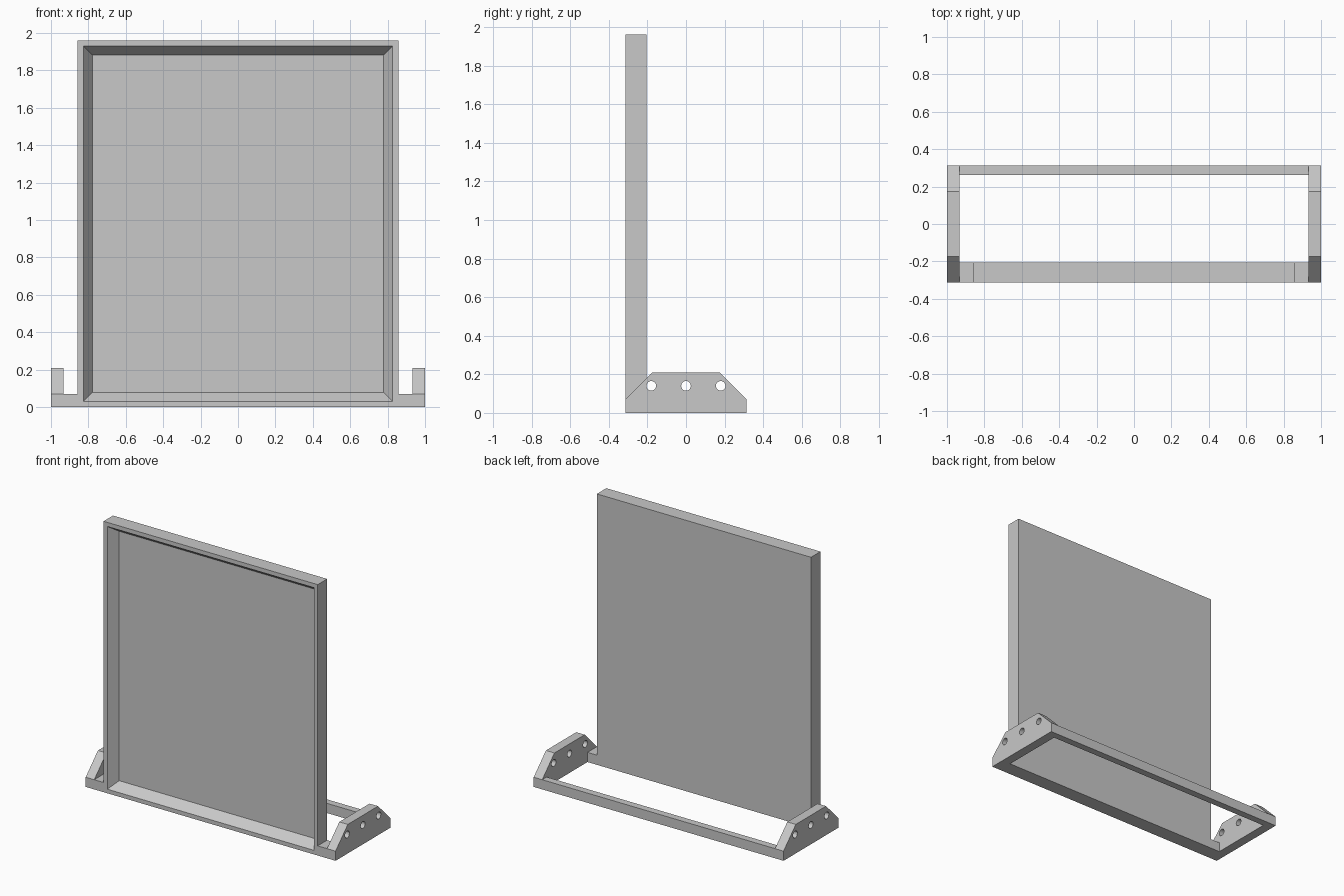
import bpy
import bmesh
import math
from mathutils import Matrix, Vector

default = bpy.data.objects.get("Cube")
if default:
    bpy.data.objects.remove(default, do_unlink=True)

# Overall dimensions
HALF_W, HALF_D = 1.0, 0.313
PANEL_X, PANEL_BACK, PANEL_TOP = 0.857, -0.205, 1.96
SIDE_IN = 0.932
RAIL_H, SIDE_H, CHAMFER = 0.07, 0.21, 0.14
RIM, BEVEL = 0.042, 0.068

grey = bpy.data.materials.new("light grey")
grey.use_nodes = True
colour = (0.58, 0.58, 0.58, 1)
grey.diffuse_color = colour
grey.node_tree.nodes["Principled BSDF"].inputs["Base Color"].default_value = colour


def finish(name, bm):
    bmesh.ops.recalc_face_normals(bm, faces=bm.faces)
    mesh = bpy.data.meshes.new(name)
    bm.to_mesh(mesh)
    bm.free()
    mesh.materials.append(grey)
    obj = bpy.data.objects.new(name, mesh)
    bpy.context.collection.objects.link(obj)
    return obj


def box_mesh(low, high):
    low, high = Vector(low), Vector(high)
    bm = bmesh.new()
    place = Matrix.Translation((low + high) / 2) @ Matrix.Diagonal((*(high - low), 1))
    bmesh.ops.create_cube(bm, size=1, matrix=place)
    return bm


# Upright panel: inset rim, then a sloped recess in the front face
bm = box_mesh((-PANEL_X, -HALF_D, 0), (PANEL_X, PANEL_BACK, PANEL_TOP))
bm.normal_update()
front = min(bm.faces, key=lambda f: f.calc_center_median().y)
bmesh.ops.inset_region(bm, faces=[front], thickness=RIM)
bmesh.ops.inset_region(bm, faces=[front], thickness=BEVEL)
bmesh.ops.translate(bm, verts=front.verts, vec=(0, BEVEL, 0))
finish("panel", bm)

# Back rail of the base
finish("back_rail", box_mesh((-SIDE_IN, 0.262, 0), (SIDE_IN, HALF_D, RAIL_H)))

# Chamfered side plates with three holes, and the short front rail ends
half_profile = [(HALF_D, 0), (HALF_D, RAIL_H), (HALF_D - CHAMFER, SIDE_H)]
profile = half_profile + [(-y, z) for y, z in reversed(half_profile)]
for side, sign in (("left", 1), ("right", -1)):
    ends = sorted((sign * PANEL_X, sign * SIDE_IN))
    finish(side + "_front_rail", box_mesh((ends[0], -HALF_D, 0), (ends[1], PANEL_BACK, RAIL_H)))

    bm = bmesh.new()
    face = bm.faces.new([bm.verts.new((sign * SIDE_IN, y, z)) for y, z in profile])
    out = bmesh.ops.extrude_face_region(bm, geom=[face])
    moved = [v for v in out["geom"] if isinstance(v, bmesh.types.BMVert)]
    bmesh.ops.translate(bm, verts=moved, vec=(sign * (HALF_W - SIDE_IN), 0, 0))
    plate = finish(side + "_side_plate", bm)

    bm = bmesh.new()
    for y in (-0.18, 0, 0.18):
        place = Matrix.Translation((sign * 0.966, y, 0.14)) @ Matrix.Rotation(math.pi / 2, 4, "Y")
        bmesh.ops.create_cone(bm, cap_ends=True, segments=24, radius1=0.025,
                              radius2=0.025, depth=0.2, matrix=place)
    cutter = finish(side + "_hole_cutter", bm)
    cutter.hide_render = True

    # Bake the holes into the plate and drop the cutter
    cut = plate.modifiers.new("holes", "BOOLEAN")
    cut.operation = "DIFFERENCE"
    cut.solver = "EXACT"
    cut.object = cutter
    graph = bpy.context.evaluated_depsgraph_get()
    drilled = bpy.data.meshes.new_from_object(plate.evaluated_get(graph))
    plate.modifiers.clear()
    plate.data = drilled
    bpy.data.objects.remove(cutter, do_unlink=True)
